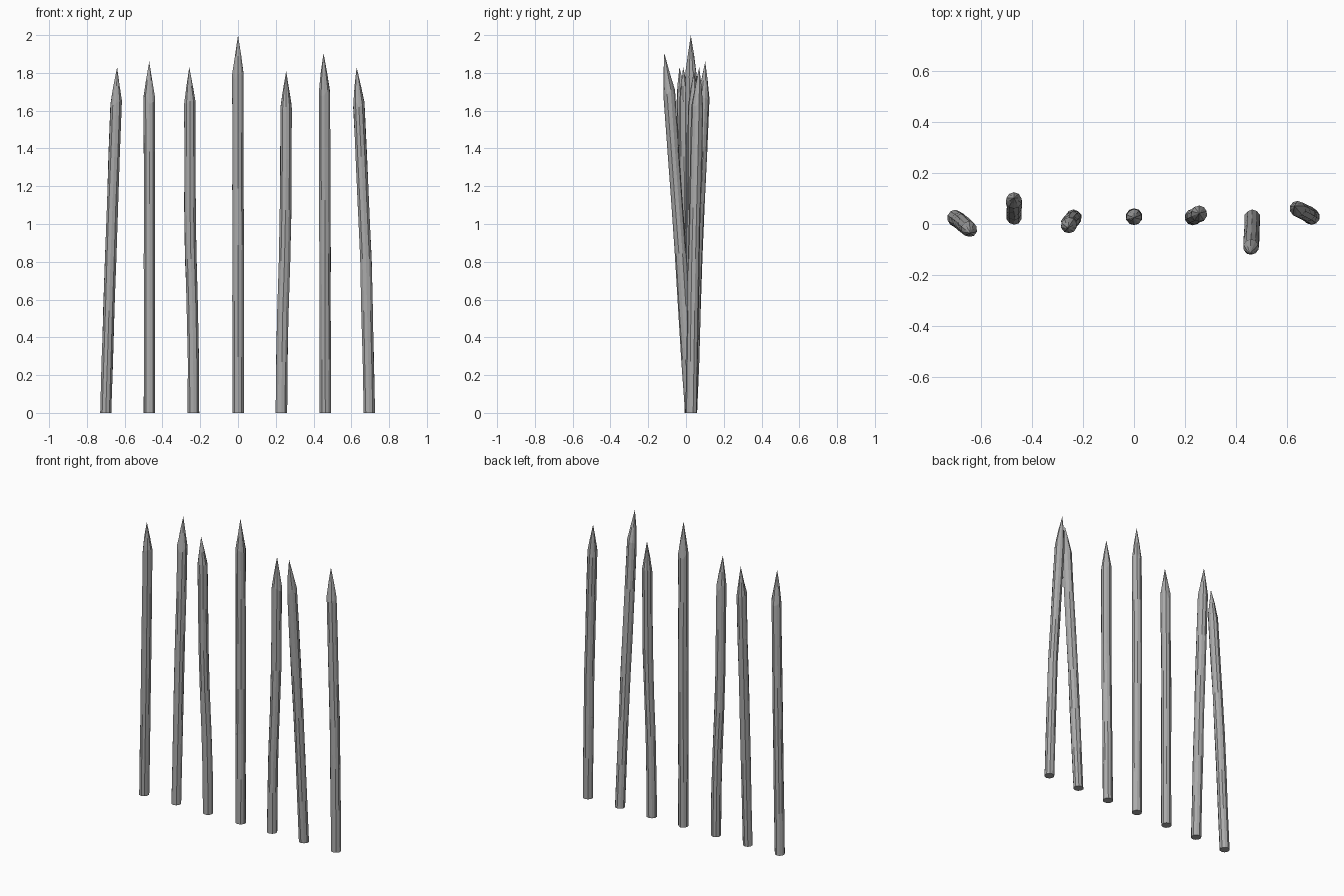
import bpy, bmesh, math, random
from mathutils import Vector

if "Cube" in bpy.data.objects:
    bpy.data.objects.remove(bpy.data.objects["Cube"])

random.seed(4)
SIDES = 10
RADIUS = 0.031

wood = bpy.data.materials.new("weathered_grey_wood")
wood.use_nodes = True
wood.diffuse_color = (0.4, 0.4, 0.4, 1)
wood.node_tree.nodes["Principled BSDF"].inputs["Base Color"].default_value = (0.4, 0.4, 0.4, 1)


def along(path, z):
    """Centre of a bent pole at height z."""
    for a, b in zip(path, path[1:]):
        if z <= b[2]:
            break
    return Vector(a).lerp(Vector(b), (z - a[2]) / (b[2] - a[2]))


def stake(name, path):
    """Slightly irregular pole with a sharpened end, following a bent path."""
    bm = bmesh.new()
    shoulder, tip = path[-2][2], path[-1][2]
    levels = [(shoulder * i / 6, 1.0) for i in range(7)]
    levels.append((shoulder + 0.5 * (tip - shoulder), 0.56))
    rings = []
    for i, (z, scale) in enumerate(levels):
        centre = along(path, z)
        ring = []
        for k in range(SIDES):
            angle = math.tau * (k + 0.5) / SIDES
            r = RADIUS * scale * random.uniform(0.96, 1.06)
            # The cut of the point is uneven around the pole
            dz = random.uniform(-0.025, 0.025) if i == 6 else 0
            ring.append(bm.verts.new(centre + Vector((r * math.cos(angle), r * math.sin(angle), dz))))
        rings.append(ring)
    for low, high in zip(rings, rings[1:]):
        for k in range(SIDES):
            n = (k + 1) % SIDES
            bm.faces.new((low[k], low[n], high[n], high[k]))
    point = bm.verts.new(path[-1])
    for k in range(SIDES):
        bm.faces.new((rings[-1][k], rings[-1][(k + 1) % SIDES], point))
    bm.faces.new(rings[0][::-1])
    mesh = bpy.data.meshes.new(name)
    bm.to_mesh(mesh)
    bm.free()
    mesh.materials.append(wood)
    obj = bpy.data.objects.new(name, mesh)
    bpy.context.collection.objects.link(obj)


# Centre line of each stake: base, bend, shoulder, tip
stake("stake_far_right", [(-0.70, 0.025, 0), (-0.672, 0.005, 0.9), (-0.645, -0.02, 1.63), (-0.64, -0.035, 1.83)])
stake("stake_mid_right", [(-0.47, 0.028, 0), (-0.468, 0.06, 0.9), (-0.47, 0.092, 1.66), (-0.47, 0.102, 1.86)])
stake("stake_near_right", [(-0.236, 0.025, 0), (-0.238, 0.02, 0.45), (-0.254, 0.005, 0.95), (-0.254, -0.005, 1.63), (-0.258, -0.015, 1.83)])
stake("stake_centre", [(0, 0.027, 0), (0.001, 0.03, 1.0), (0, 0.027, 1.78), (0, 0.025, 2.0)])
stake("stake_near_left", [(0.23, 0.027, 0), (0.234, 0.028, 0.45), (0.251, 0.036, 0.95), (0.255, 0.04, 1.61), (0.255, 0.042, 1.81)])
stake("stake_mid_left", [(0.462, 0.025, 0), (0.461, -0.025, 0.8), (0.457, -0.09, 1.69), (0.453, -0.115, 1.905)])
stake("stake_far_left", [(0.695, 0.028, 0), (0.678, 0.04, 0.8), (0.64, 0.06, 1.63), (0.628, 0.07, 1.83)])
